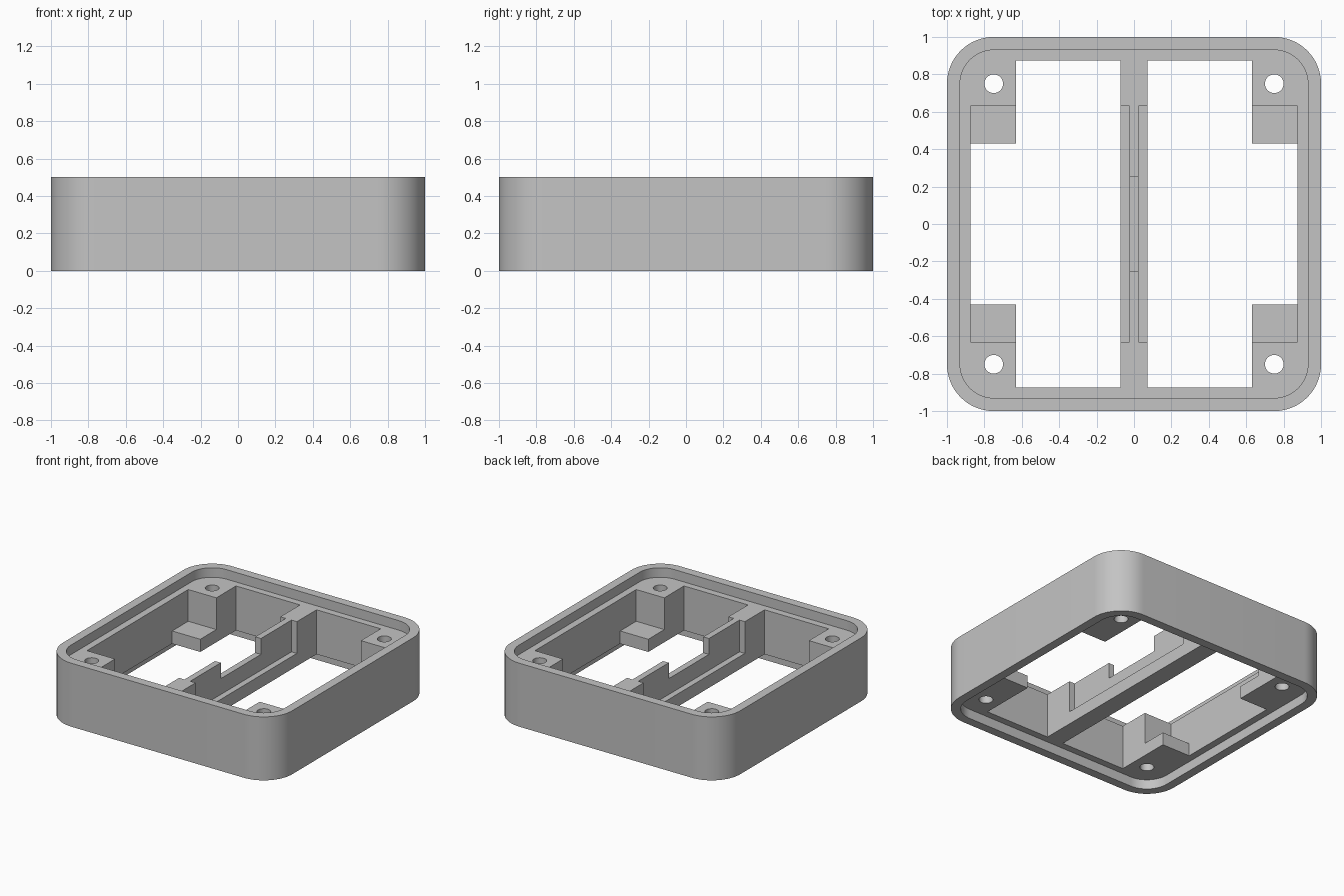
import bpy, bmesh
from math import sin, cos, pi

if "Cube" in bpy.data.objects:
    bpy.data.objects.remove(bpy.data.objects["Cube"], do_unlink=True)

HEIGHT = 0.5
RECESS = 0.075                 # depth of the top and bottom recesses
FLOOR, DECK = RECESS, HEIGHT - RECESS
LEDGE = 0.175                  # top of the corner ledges and the rib base
WALL = 0.875                   # inner face of the outer wall
POST = 0.63                    # inner faces of the corner posts

grey = bpy.data.materials.new("light grey")
grey.use_nodes = True
grey.diffuse_color = (0.55, 0.55, 0.55, 1)
grey.node_tree.nodes["Principled BSDF"].inputs["Base Color"].default_value = grey.diffuse_color


def prism(name, points, z0, z1):
    """Extrude a flat outline from z0 to z1."""
    bm = bmesh.new()
    face = bm.faces.new([bm.verts.new((x, y, z0)) for x, y in points])
    up = bmesh.ops.extrude_face_region(bm, geom=[face])["geom"]
    for v in up:
        if isinstance(v, bmesh.types.BMVert):
            v.co.z = z1
    bmesh.ops.recalc_face_normals(bm, faces=bm.faces)
    mesh = bpy.data.meshes.new(name)
    bm.to_mesh(mesh)
    bm.free()
    mesh.materials.append(grey)
    obj = bpy.data.objects.new(name, mesh)
    bpy.context.collection.objects.link(obj)
    return obj


def rounded_square(half, radius, steps=16):
    centre = half - radius
    points = []
    for quarter, (sx, sy) in enumerate([(1, 1), (-1, 1), (-1, -1), (1, -1)]):
        for i in range(steps + 1):
            a = (quarter + i / steps) * pi / 2
            points.append((sx * centre + radius * cos(a), sy * centre + radius * sin(a)))
    return points


def rectangle(x0, x1, y):
    return [(x0, -y), (x1, -y), (x1, y), (x0, y)]


def circle(cx, cy, radius, steps=32):
    return [(cx + radius * cos(2 * pi * i / steps), cy + radius * sin(2 * pi * i / steps))
            for i in range(steps)]


# Outer block with rounded corners
frame = prism("frame", rounded_square(1, 0.25), 0, HEIGHT)


def cut(name, points, z0, z1):
    cutter = prism(name, points, z0, z1)
    cutter.hide_render = True
    mod = frame.modifiers.new(name, "BOOLEAN")
    mod.operation = "DIFFERENCE"
    mod.solver = "EXACT"
    mod.object = cutter
    bpy.context.view_layer.objects.active = frame
    bpy.ops.object.modifier_apply(modifier=mod.name)
    bpy.data.objects.remove(cutter, do_unlink=True)


# Shallow recesses that leave a lip above and below
lip = rounded_square(0.93, 0.18)
cut("top_recess", lip, DECK, HEIGHT + 0.1)
cut("bottom_recess", lip, -0.1, FLOOR)

for side in (-1, 1):
    # Openings on each side of the centre rib, leaving the corner posts
    cut("window", rectangle(side * 0.072, side * POST, WALL), -0.1, 0.6)
    # Space between the post ledges
    cut("side_opening", rectangle(side * 0.3, side * WALL, 0.43), -0.1, 0.6)
    # Upper space above the ledges, thinning the rib to a web on a wide base
    cut("upper_space", rectangle(side * 0.025, side * WALL, POST), LEDGE, 0.6)

# Low notch in the middle of the web
cut("web_notch", rectangle(-0.1, 0.1, 0.25), 0.3, 0.6)

# Screw holes through the posts
for sx in (-1, 1):
    for sy in (-1, 1):
        cut("screw_hole", circle(sx * 0.75, sy * 0.75, 0.05), -0.1, 0.6)

# Smooth the round corners and holes, keep the rest crisp
bpy.ops.object.select_all(action="DESELECT")
frame.select_set(True)
bpy.context.view_layer.objects.active = frame
bpy.ops.object.shade_smooth_by_angle(angle=pi / 6)
